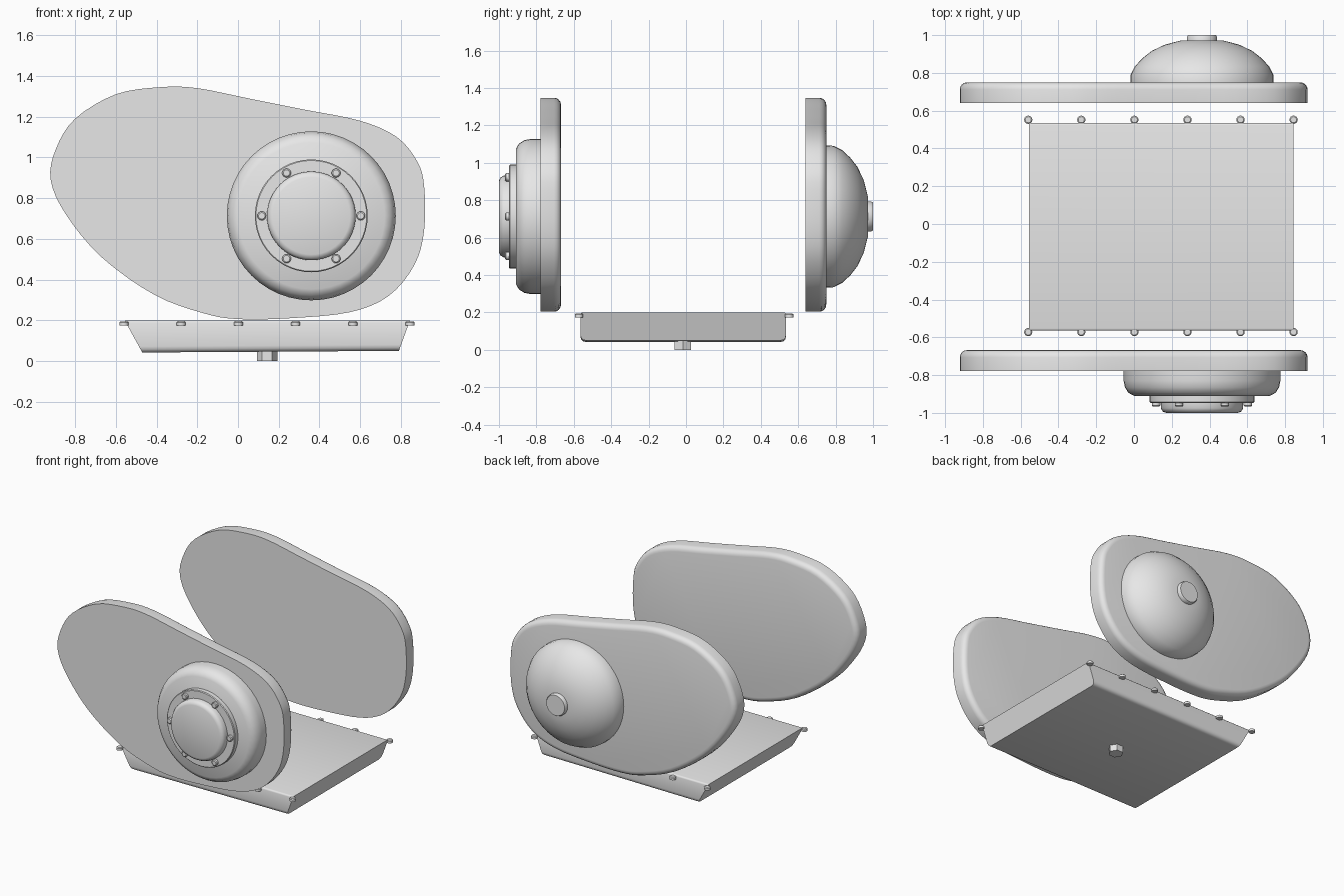
import bpy, bmesh, math
from mathutils import Vector

cube = bpy.data.objects.get("Cube")
if cube:
    bpy.data.objects.remove(cube, do_unlink=True)

metal = bpy.data.materials.new("light_grey_metal")
metal.use_nodes = True
grey = (0.8, 0.8, 0.8, 1)
metal.diffuse_color = grey
metal.node_tree.nodes["Principled BSDF"].inputs["Base Color"].default_value = grey

HUB_X, HUB_Z = 0.36, 0.713


def finish(name, bm, angle=35):
    """Turn a bmesh into a shaded object."""
    bmesh.ops.recalc_face_normals(bm, faces=bm.faces)
    mesh = bpy.data.meshes.new(name)
    bm.to_mesh(mesh)
    bm.free()
    mesh.materials.append(metal)
    obj = bpy.data.objects.new(name, mesh)
    bpy.context.collection.objects.link(obj)
    bpy.ops.object.select_all(action='DESELECT')
    obj.select_set(True)
    bpy.context.view_layer.objects.active = obj
    bpy.ops.object.shade_smooth_by_angle(angle=math.radians(angle))
    return obj


def lathe(name, profile, centre, axis='Y', sides=48, angle=35):
    """Closed solid of revolution; profile holds (radius, position on axis)."""
    bm = bmesh.new()
    rings = []
    for radius, along in profile:
        ring = []
        for i in range(sides):
            a = math.tau * i / sides
            u, v = radius * math.cos(a), radius * math.sin(a)
            offset = Vector((u, along, v)) if axis == 'Y' else Vector((u, v, along))
            ring.append(bm.verts.new(Vector(centre) + offset))
        rings.append(ring)
    for lower, upper in zip(rings, rings[1:]):
        for i in range(sides):
            j = (i + 1) % sides
            bm.faces.new((lower[i], lower[j], upper[j], upper[i]))
    bm.faces.new(rings[0])
    bm.faces.new(rings[-1])
    return finish(name, bm, angle)


def smooth_loop(points, steps=4):
    """Catmull-Rom curve through a closed loop of points."""
    pts = [Vector(p) for p in points]
    n = len(pts)
    result = []
    for i in range(n):
        a, b, c, d = (pts[(i + k) % n] for k in (-1, 0, 1, 2))
        for s in range(steps):
            t = s / steps
            result.append(0.5 * (2 * b + (c - a) * t
                                 + (2 * a - 5 * b + 4 * c - d) * t ** 2
                                 + (3 * b - a - 3 * c + d) * t ** 3))
    return result


# Side covers: flat at the front, rounded rim at the back
OUTLINE = [(-0.92, 0.89), (-0.895, 1.04), (-0.8, 1.19), (-0.6, 1.31), (-0.38, 1.345),
           (-0.2, 1.34), (0.06, 1.288), (0.33, 1.234), (0.6, 1.18), (0.78, 1.1),
           (0.88, 0.98), (0.914, 0.86), (0.914, 0.64), (0.865, 0.47), (0.74, 0.32),
           (0.55, 0.24), (0.25, 0.21), (0, 0.206), (-0.17, 0.235), (-0.41, 0.325),
           (-0.67, 0.51), (-0.845, 0.72)]


def cover(name, front, back):
    bm = bmesh.new()
    face = bm.faces.new([bm.verts.new((p.x, front, p.y)) for p in smooth_loop(OUTLINE)])
    made = bmesh.ops.extrude_face_region(bm, geom=[face], use_keep_orig=True)['geom']
    verts = [g for g in made if isinstance(g, bmesh.types.BMVert)]
    bmesh.ops.translate(bm, verts=verts, vec=(0, back - front, 0))
    rim = [e for e in bm.edges if all(v.co.y > back - 0.001 for v in e.verts)]
    bmesh.ops.bevel(bm, geom=rim, offset=0.038, segments=4, profile=0.5,
                    affect='EDGES', clamp_overlap=False)
    finish(name, bm)


cover("front_cover", -0.778, -0.668)
cover("back_cover", 0.64, 0.75)

# Round housing on the front cover
hub = (HUB_X, 0, HUB_Z)
lathe("front_housing", [(0.415, -0.77), (0.415, -0.83), (0.408, -0.865),
                        (0.39, -0.893), (0.36, -0.91)], hub, angle=50)
lathe("housing_ring", [(0.277, -0.9), (0.277, -0.942), (0.272, -0.947)], hub)
lathe("housing_cap", [(0.218, -0.94), (0.218, -0.975), (0.208, -0.993), (0.19, -1)],
      hub, angle=50)

BOLT = [(0.022, 0), (0.022, 0.016), (0.016, 0.021)]
for i in range(6):
    a = math.tau * i / 6
    spot = (HUB_X + 0.243 * math.cos(a), -0.946, HUB_Z + 0.243 * math.sin(a))
    lathe("ring_bolt", [(r, -d) for r, d in BOLT], spot, sides=16)

# Dome and button on the back cover
lathe("back_dome", [(0.38, 0.745), (0.378, 0.79), (0.355, 0.835), (0.315, 0.878),
                    (0.265, 0.917), (0.195, 0.95), (0.11, 0.972)], hub, angle=50)
lathe("dome_button", [(0.08, 0.96), (0.08, 0.99), (0.074, 1)], hub, sides=32)

# Oil pan: tapered along its length, with rounded long edges
bm = bmesh.new()
bmesh.ops.create_cube(bm, size=2)
for v in bm.verts:
    right, top = v.co.x > 0, v.co.z > 0
    v.co.y = 0.535 if v.co.y > 0 else -0.565
    v.co.z = 0.2 if top else (0.05 if right else 0.042)
    v.co.x = (0.845 if top else 0.79) if right else (-0.557 if top else -0.47)
for high, width in ((False, 0.03), (True, 0.012)):
    edges = [e for e in bm.edges
             if abs(e.verts[0].co.x - e.verts[1].co.x) > 1
             and all((v.co.z > 0.15) == high for v in e.verts)
             and all(v.co.y > 0.53 for v in e.verts) | all(v.co.y < -0.56 for v in e.verts)]
    bmesh.ops.bevel(bm, geom=edges, offset=width, segments=3, profile=0.5, affect='EDGES')
finish("oil_pan", bm)

# Bolts along both long edges of the pan
for y in (0.552, -0.572):
    for i in range(6):
        lathe("pan_bolt", [(r, d) for r, d in BOLT], (-0.56 + 0.281 * i, y, 0.174),
              axis='Z', sides=16)

# Hexagonal drain plug
lathe("drain_plug", [(0.05, 0), (0.05, 0.06)], (0.143, -0.017, 0), axis='Z', sides=6)
